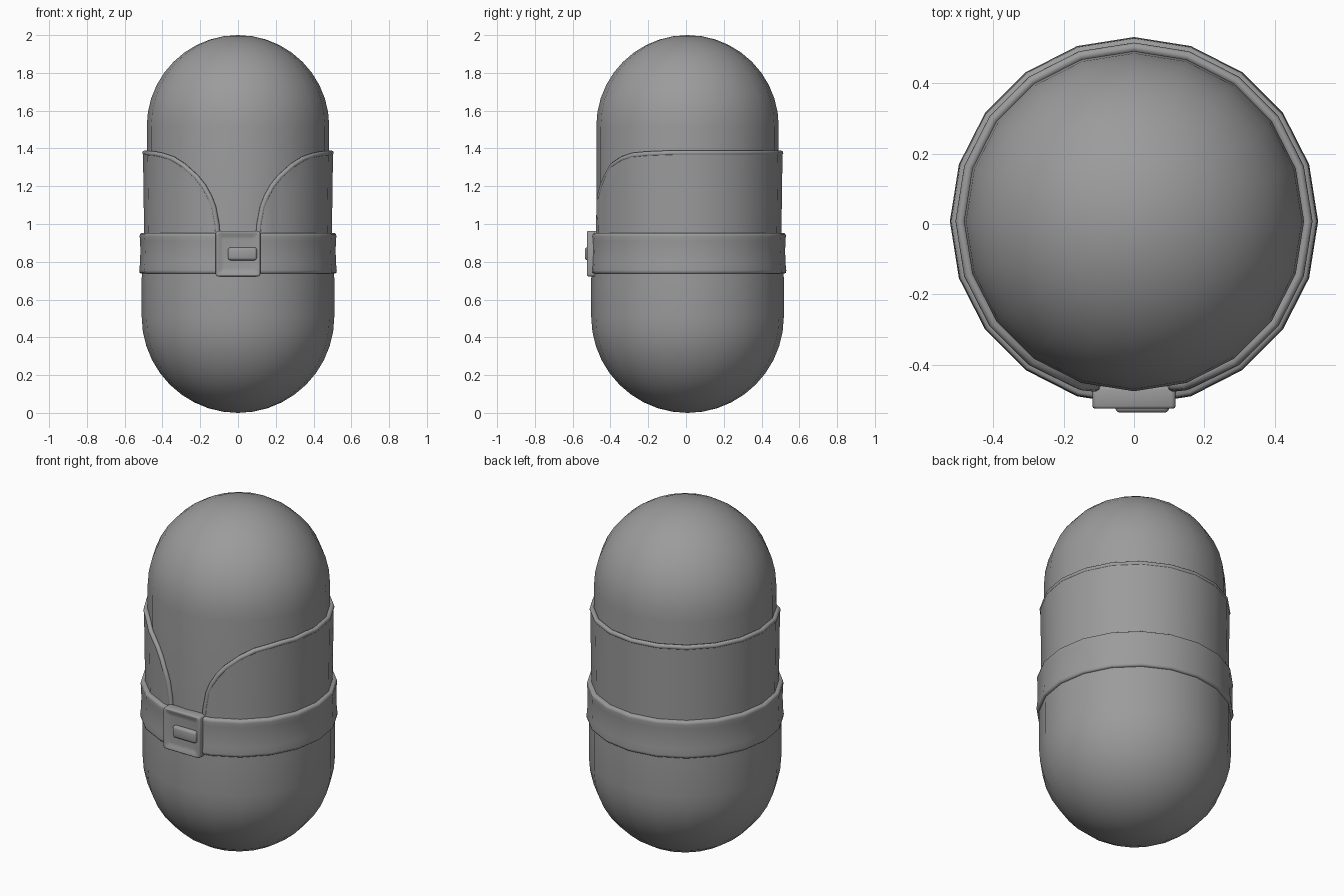
import bpy, bmesh
from math import sin, cos, pi, radians
from mathutils import Vector

if "Cube" in bpy.data.objects:
    bpy.data.objects.remove(bpy.data.objects["Cube"])

SIDES = 20
CY = 0.008          # shared vertical axis, slightly behind the origin

grey = bpy.data.materials.new("plain grey")
grey.use_nodes = True
colour = (0.33, 0.33, 0.33, 1)
grey.diffuse_color = colour
grey.node_tree.nodes["Principled BSDF"].inputs["Base Color"].default_value = colour


def finish(name, bm, sharp=40):
    bmesh.ops.recalc_face_normals(bm, faces=bm.faces)
    mesh = bpy.data.meshes.new(name)
    bm.to_mesh(mesh)
    bm.free()
    mesh.materials.append(grey)
    ob = bpy.data.objects.new(name, mesh)
    bpy.context.collection.objects.link(ob)
    smooth(ob, sharp)
    return ob


def smooth(ob, sharp):
    bpy.ops.object.select_all(action="DESELECT")
    ob.select_set(True)
    bpy.context.view_layer.objects.active = ob
    bpy.ops.object.shade_smooth_by_angle(angle=radians(sharp))


def around(r, a, z):
    """Point on the many-sided wall, with the angle measured from the front."""
    step = 2 * pi / SIDES
    off = (a % step) - step / 2
    r *= cos(step / 2) / cos(off)
    return Vector((r * sin(a), CY - r * cos(a), z))


def lathe(name, profile, closed=False, sharp=40):
    bm = bmesh.new()
    rings = []
    for r, z in profile:
        if r < 1e-4:
            rings.append([bm.verts.new((0, CY, z))] * SIDES)
        else:
            rings.append([bm.verts.new(around(r, 2 * pi * i / SIDES, z))
                          for i in range(SIDES)])
    pairs = list(zip(rings, rings[1:]))
    if closed:
        pairs.append((rings[-1], rings[0]))
    for lo, hi in pairs:
        for i in range(SIDES):
            j = (i + 1) % SIDES
            bm.faces.new(dict.fromkeys((lo[i], lo[j], hi[j], hi[i])))
    return finish(name, bm, sharp)


def dome(r, z, height, n=10):
    return [(r * cos(pi / 2 * i / n), z + height * sin(pi / 2 * i / n))
            for i in range(n + 1)]


# Rounded body, and the wider lower half of the coat
lathe("upper_body", [(0.483, 0.8)] + dome(0.483, 1.517, 0.483))
lathe("lower_coat", dome(0.51, 0.51, -0.51)[::-1] + [(0.51, 0.7), (0.506, 0.85)])

# Open upper coat: its edge as (degrees from the front, height)
half = [(12.5, 0.88), (13.5, 1.0), (15.5, 1.09), (18, 1.145), (22, 1.2),
        (27, 1.248), (36, 1.31), (45, 1.345), (54, 1.363), (63, 1.37),
        (72, 1.373)] + [(a, 1.376) for a in range(81, 181, 9)]
edge = half + [(360 - a, z) for a, z in half[-2::-1]]
ROWS = 5
bm = bmesh.new()
columns = []
for deg, top in edge:
    col = []
    for k in range(ROWS + 1):
        z = 0.8 + (top - 0.8) * k / ROWS
        col.append(bm.verts.new(around(0.495 + 0.014 * (z - 0.8), radians(deg), z)))
    columns.append(col)
for a, b in zip(columns, columns[1:]):
    for k in range(ROWS):
        bm.faces.new((a[k], b[k], b[k + 1], a[k + 1]))
finish("upper_coat", bm)

# Rounded trim along the coat edge
curve = bpy.data.curves.new("coat_trim", "CURVE")
curve.dimensions = "3D"
curve.bevel_depth = 0.014
curve.bevel_resolution = 2
curve.use_fill_caps = True
line = curve.splines.new("POLY")
line.points.add(len(edge) - 1)
for point, (deg, z) in zip(line.points, edge):
    point.co = (*around(0.485 + 0.014 * (z - 0.8), radians(deg), z), 1)
curve.materials.append(grey)
trim = bpy.data.objects.new("coat_trim", curve)
bpy.context.collection.objects.link(trim)
bpy.ops.object.select_all(action="DESELECT")
trim.select_set(True)
bpy.context.view_layer.objects.active = trim
bpy.ops.object.convert(target="MESH")
smooth(trim, 60)

# Belt with rolled edges
lathe("belt", [(0.485, 0.737), (0.514, 0.737), (0.522, 0.743), (0.523, 0.755),
               (0.519, 0.79), (0.517, 0.85), (0.518, 0.91), (0.521, 0.935),
               (0.519, 0.947), (0.511, 0.952), (0.48, 0.952)], closed=True, sharp=60)


def block(name, x, y, z, bevel, recess=None):
    """Softened box from (low, high) spans, with an optional sunken front."""
    bm = bmesh.new()
    bmesh.ops.create_cube(bm, size=1)
    for v in bm.verts:
        v.co = [lo + (c + 0.5) * (hi - lo) for c, (lo, hi) in zip(v.co, (x, y, z))]
    if recess:
        rim, depth = recess
        bm.normal_update()
        front = min(bm.faces, key=lambda f: f.calc_center_median().y)
        bmesh.ops.inset_region(bm, faces=[front], thickness=rim, use_even_offset=True)
        bm.normal_update()
        front = min(bm.faces, key=lambda f: (round(f.calc_center_median().y, 4),
                                             -f.calc_area()))
        bmesh.ops.translate(bm, verts=front.verts, vec=(0, depth, 0))
    bmesh.ops.bevel(bm, geom=bm.edges[:], offset=bevel, segments=3, profile=0.5,
                    affect="EDGES", clamp_overlap=True)
    return finish(name, bm, 50)


# Buckle frame and its prong
block("buckle", (-0.118, 0.118), (-0.528, -0.46), (0.723, 0.963), 0.011, (0.034, 0.015))
block("buckle_prong", (-0.053, 0.1), (-0.536, -0.5), (0.808, 0.876), 0.014)
